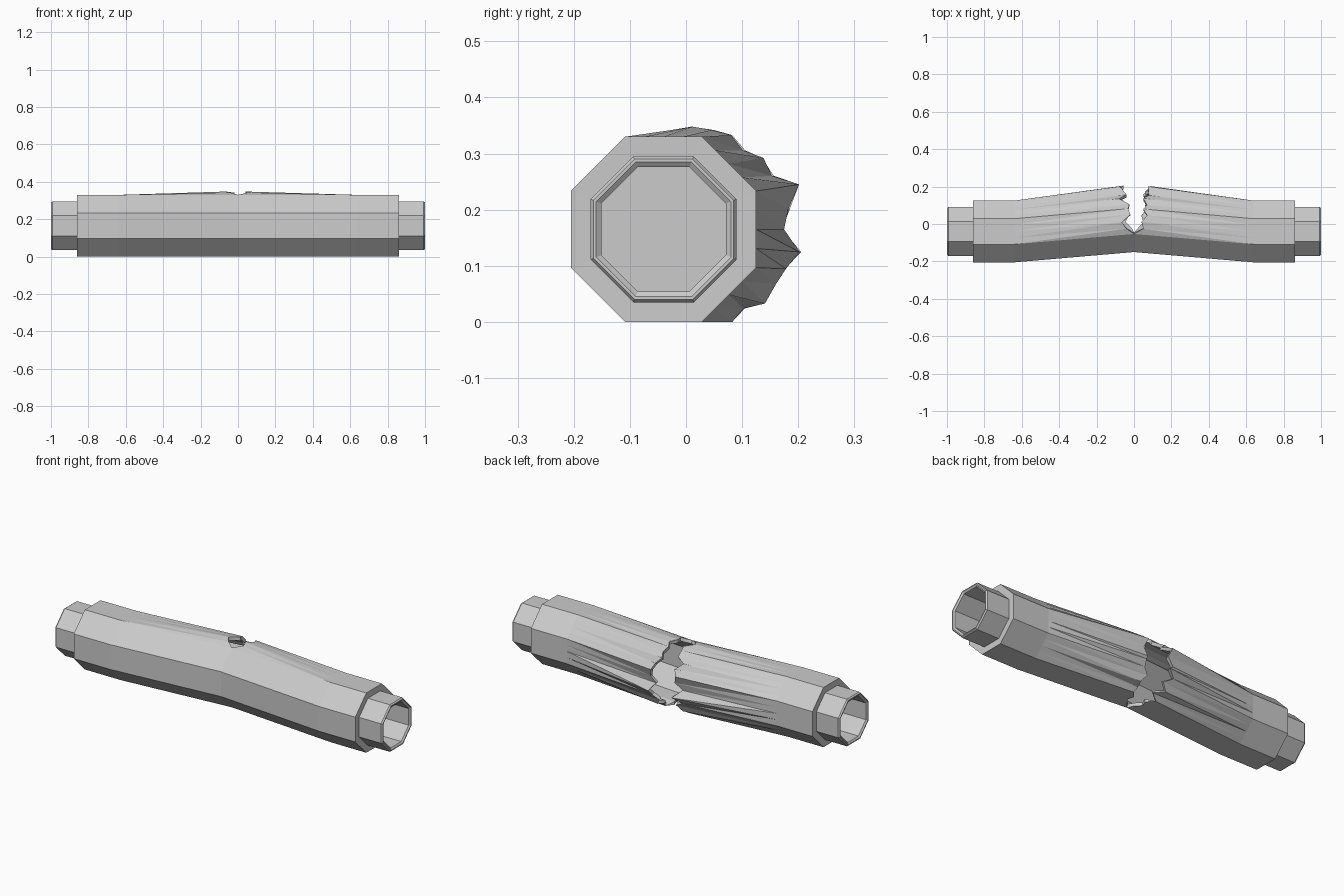
import bpy, bmesh, math

if "Cube" in bpy.data.objects:
    bpy.data.objects.remove(bpy.data.objects["Cube"])

CY, CZ, R = -0.04, 0.165, 0.165      # axis position and outer half-width
BEND, BEND_X = 0.055, 0.64           # sideways kink and where it starts
SUB = 4                              # points per octagon facet

# Torn edge, from front of the top facet, around the back, to the bottom facet
GAP_LEFT = [0, .04, .065, .02, .03, .025, .08, .04, .075, .06, .10,
            .055, .10, .05, .08, .03, .07, .03, .045, .015, 0]
GAP_RIGHT = [0, .05, .04, .07, .05, .07, .05, .08, .075, .09, .06,
             .09, .08, .05, .075, .06, .07, .04, .05, .025, 0]
FLARE = [0, .012, .018, .012, .003, 0, .015, .005, .028, .01, 0,
         .03, .005, .01, .022, 0, .012, 0, 0, 0, 0]


def octagon(apothem, sub=1):
    """(y, z) offsets round an octagon, starting at the front of the top facet."""
    r = apothem / math.cos(math.pi / 8)
    pts = []
    for k in range(8):
        a = math.radians(112.5 - 45 * k)
        b = a - math.pi / 4
        for i in range(sub):
            t = i / sub
            pts.append((r * (math.cos(a) * (1 - t) + math.cos(b) * t),
                        r * (math.sin(a) * (1 - t) + math.sin(b) * t)))
    return pts


def flat_ring(bm, x, apothem, sub=1):
    return [bm.verts.new((x, CY + y, CZ + z)) for y, z in octagon(apothem, sub)]


def torn_ring(bm, side, apothem, gaps):
    ring = []
    for j, (y, z) in enumerate(octagon(apothem, SUB)):
        g = gaps[j] if j < len(gaps) else 0
        f = 1 + (FLARE[j] if j < len(FLARE) else 0) / R
        y = CY + y * f + BEND * (1 - g / BEND_X)
        ring.append(bm.verts.new((side * g, y, max(0, CZ + z * f))))
    return ring


def bridge(bm, a, b, count=None):
    n = len(a)
    for j in range(count or n):
        k = (j + 1) % n
        quad = [a[j], a[k], b[k], b[j]]
        bm.faces.new(quad[:3])
        bm.faces.new([quad[0], quad[2], quad[3]])


def finish(bm, name):
    bmesh.ops.remove_doubles(bm, verts=bm.verts[:], dist=1e-5)
    bmesh.ops.recalc_face_normals(bm, faces=bm.faces[:])
    mesh = bpy.data.meshes.new(name)
    bm.to_mesh(mesh)
    bm.free()
    obj = bpy.data.objects.new(name, mesh)
    bpy.context.collection.objects.link(obj)


# Bent, burst pipe body: both halves share the unbroken front seam
bm = bmesh.new()
for side, gaps in ((-1, GAP_LEFT), (1, GAP_RIGHT)):
    core = flat_ring(bm, side * 0.859, 0.115, SUB)
    outer = [core, flat_ring(bm, side * 0.86, R, SUB),
             flat_ring(bm, side * BEND_X, R, SUB), torn_ring(bm, side, R, gaps)]
    inner = [torn_ring(bm, side, R - 0.017, gaps),
             flat_ring(bm, side * BEND_X, R - 0.017, SUB),
             flat_ring(bm, side * 0.80, R - 0.017, SUB)]
    for chain in (outer, inner):
        for a, b in zip(chain, chain[1:]):
            bridge(bm, a, b)
    bridge(bm, outer[-1], inner[0], len(gaps) - 1)   # torn lip thickness
    bm.faces.new(inner[-1])                          # inside cap
finish(bm, "burst_pipe_body")

# Hollow end collars with a small bevelled rim
for side, name in ((-1, "left_collar"), (1, "right_collar")):
    bm = bmesh.new()
    profile = [(0.855, .13), (0.993, .13), (1.0, .125), (1.0, .12),
               (0.993, .111), (0.81, .111)]
    rings = [flat_ring(bm, side * x, r) for x, r in profile]
    for a, b in zip(rings, rings[1:]):
        bridge(bm, a, b)
    bm.faces.new(rings[-1])
    finish(bm, name)
